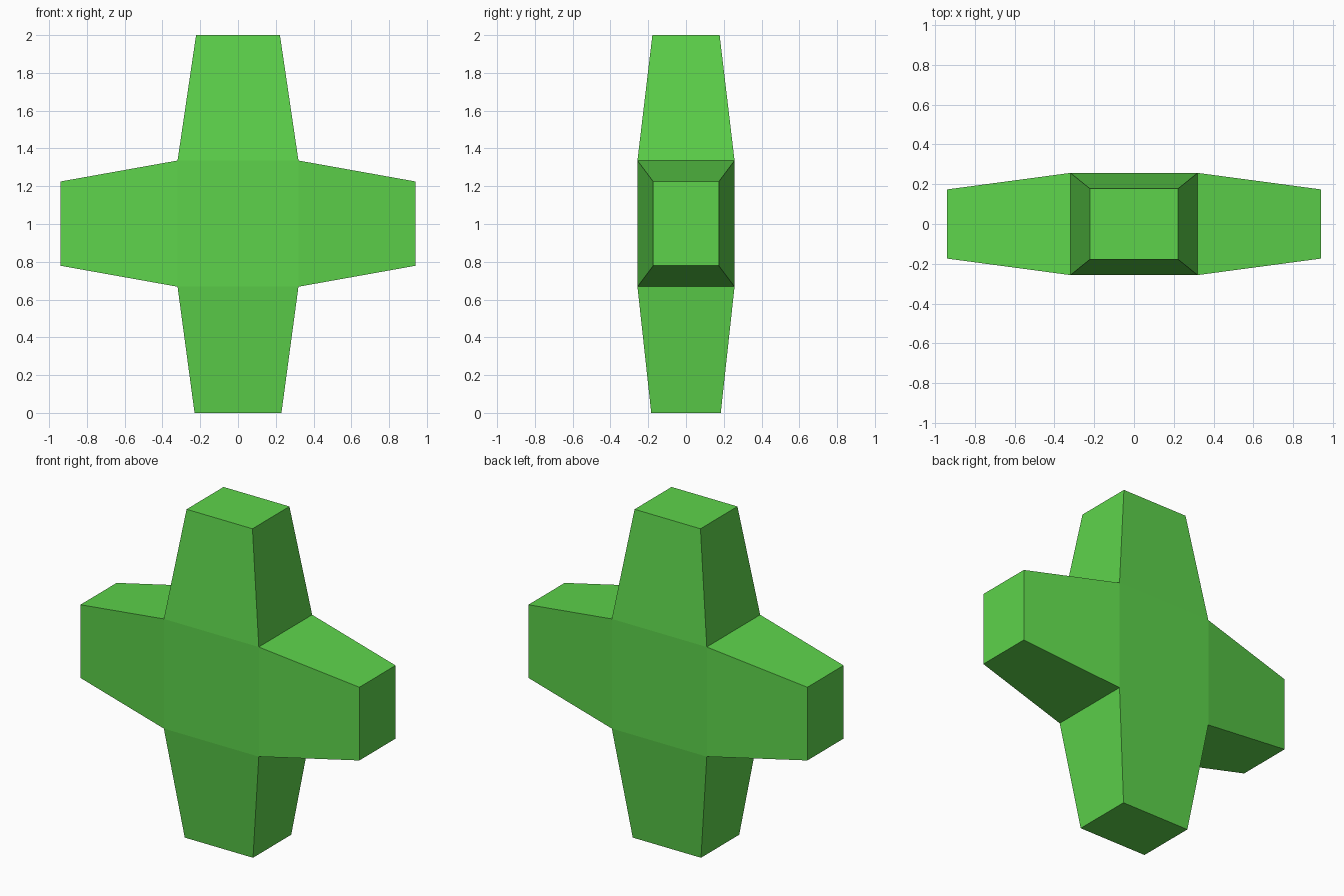
import bpy, bmesh
from mathutils import Vector

if "Cube" in bpy.data.objects:
    bpy.data.objects.remove(bpy.data.objects["Cube"])

CORE = Vector((0.32, 0.257, 0.334))   # half sizes of the central block
MID = Vector((0, 0, 1.002))

bm = bmesh.new()

# central block
bmesh.ops.create_cube(bm, size=2)
for v in bm.verts:
    v.co = Vector(c * s for c, s in zip(v.co, CORE)) + MID
bm.normal_update()


def limb(axis, sign, end, half):
    """Extrude the core face on this axis into a tapered limb."""
    bm.normal_update()
    face = max(bm.faces, key=lambda f: f.normal[axis] * sign if
               abs(f.normal[axis]) > 0.99 else -1)
    new = bmesh.ops.extrude_discrete_faces(bm, faces=[face])["faces"][0]
    for v in new.verts:
        d = v.co - MID
        for i in range(3):
            v.co[i] = MID[i] + (half[i] if d[i] > 0 else -half[i])
        v.co[axis] = end


# top and bottom limbs
limb(2, 1, 2.0, (0.222, 0.178, 0))
limb(2, -1, 0.0, (0.23, 0.184, 0))
# side arms
for s in (-1, 1):
    limb(0, s, 0.94 * s, (0, 0.174, 0.223))

bmesh.ops.recalc_face_normals(bm, faces=bm.faces)
mesh = bpy.data.meshes.new("tapered_cross")
bm.to_mesh(mesh)
bm.free()

obj = bpy.data.objects.new("tapered_cross", mesh)
bpy.context.collection.objects.link(obj)

mat = bpy.data.materials.new("green")
mat.diffuse_color = (0.11, 0.65, 0.07, 1)
mat.use_nodes = True
mat.node_tree.nodes["Principled BSDF"].inputs["Base Color"].default_value = mat.diffuse_color
mesh.materials.append(mat)
